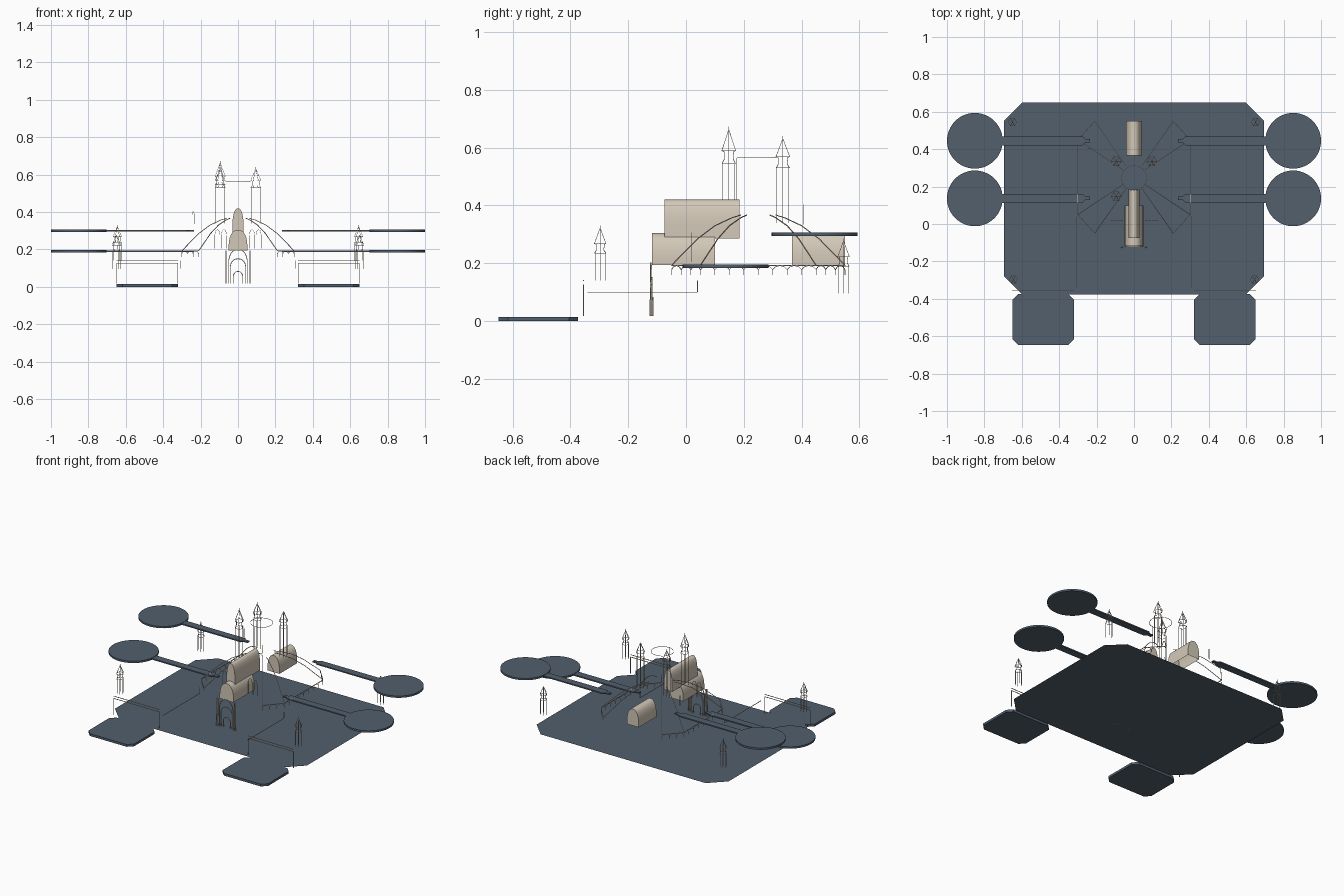
import bpy, bmesh
from math import sin, cos, pi, sqrt
from mathutils import Vector

if "Cube" in bpy.data.objects:
    bpy.data.objects.remove(bpy.data.objects["Cube"])


def material(name, col):
    m = bpy.data.materials.new(name)
    m.diffuse_color = (*col, 1)
    m.use_nodes = True
    m.node_tree.nodes["Principled BSDF"].inputs["Base Color"].default_value = m.diffuse_color
    return m


SLATE = material("slate", (0.085, 0.115, 0.155))
STONE = material("stone", (0.65, 0.58, 0.48))


def finish(bm, name, mat):
    bmesh.ops.recalc_face_normals(bm, faces=bm.faces)
    me = bpy.data.meshes.new(name)
    bm.to_mesh(me)
    bm.free()
    me.materials.append(mat)
    ob = bpy.data.objects.new(name, me)
    bpy.context.collection.objects.link(ob)
    return ob


def slab(name, pts, z0, z1=None, mat=SLATE):
    # flat outline, optionally extruded upward
    bm = bmesh.new()
    f = bm.faces.new([bm.verts.new((x, y, z0)) for x, y in pts])
    if z1 is not None:
        r = bmesh.ops.extrude_face_region(bm, geom=[f])
        vs = [v for v in r["geom"] if isinstance(v, bmesh.types.BMVert)]
        bmesh.ops.translate(bm, vec=(0, 0, z1 - z0), verts=vs)
    return finish(bm, name, mat)


def rods(name, paths, r=0.001, mat=STONE):
    # thin square bars along each polyline
    bm = bmesh.new()
    for path in paths:
        for a, b in zip(path, path[1:]):
            a, b = Vector(a), Vector(b)
            d = (b - a).normalized()
            u = d.cross(Vector((0, 0, 1)) if abs(d.z) < 0.9 else Vector((1, 0, 0))).normalized()
            w = d.cross(u)
            ring = [[bm.verts.new(p + (u * i + w * j) * r)
                     for i, j in ((1, 1), (-1, 1), (-1, -1), (1, -1))] for p in (a, b)]
            for k in range(4):
                n = (k + 1) % 4
                bm.faces.new((ring[0][k], ring[0][n], ring[1][n], ring[1][k]))
            bm.faces.new(ring[0])
            bm.faces.new(ring[1])
    return finish(bm, name, mat)


def circle(cx, cy, r, n):
    return [(cx + r * cos(2 * pi * i / n), cy + r * sin(2 * pi * i / n)) for i in range(n)]


def chamfered(x0, x1, y0, y1, c):
    return [(x0 + c, y0), (x1 - c, y0), (x1, y0 + c), (x1, y1 - c),
            (x1 - c, y1), (x0 + c, y1), (x0, y1 - c), (x0, y0 + c)]


def arch(w, z0, spring, top, n=6):
    # pointed arch outline as (x, z), left foot to right foot
    half = [(-w * cos(i / n * pi / 2) ** 0.85 if i < n else 0.0,
             spring + (top - spring) * sin(i / n * pi / 2)) for i in range(n + 1)]
    return [(-w, z0)] + half + [(-x, z) for x, z in half[-2::-1]] + [(w, z0)]


def vault(name, w, y0, y1, z0, spring, top):
    # solid pointed barrel vault running along y
    bm = bmesh.new()
    prof = arch(w, z0, spring, top)
    a = [bm.verts.new((x, y0, z)) for x, z in prof]
    b = [bm.verts.new((x, y1, z)) for x, z in prof]
    for i in range(len(prof) - 1):
        bm.faces.new((a[i], a[i + 1], b[i + 1], b[i])).smooth = True
    bm.faces.new(a)
    bm.faces.new(b)
    for e in bm.edges:
        if len(e.link_faces) == 2 and e.calc_face_angle(0) > 0.7:
            e.smooth = False
    finish(bm, name, STONE)


# ground plate
slab("ground_plate", chamfered(-0.695, 0.695, -0.378, 0.65, 0.098), 0.017)

# front pads, side platforms and their arms
for s, side in ((-1, "left"), (1, "right")):
    x0, x1 = sorted((s * 0.65, s * 0.32))
    slab(side + "_front_pad", chamfered(x0, x1, -0.648, -0.373, 0.032), 0, 0.015)
    for lvl, y, z in (("lower", 0.137, 0.19), ("upper", 0.445, 0.30)):
        slab(f"{side}_{lvl}_platform", circle(s * 0.851, y, 0.149, 48), z - 0.006, z + 0.006)
        slab(f"{side}_{lvl}_arm", [(s * 0.71, y - 0.024), (s * 0.275, y - 0.024), (s * 0.262, y - 0.01),
             (s * 0.235, y - 0.01), (s * 0.235, y + 0.01), (s * 0.262, y + 0.01),
             (s * 0.275, y + 0.024), (s * 0.71, y + 0.024)], z - 0.004, z + 0.004)
    # hangar door frame and wall trim
    a, b, y = s * 0.65, s * 0.322, -0.355
    rods(side + "_hangar_frame", [
        [(a, y, 0.017), (a, y, 0.125), (b, y, 0.125), (b, y, 0.017)],
        [(a, y, 0.14), (b, y, 0.14)],
        [(s * 0.305, -0.34, 0.1), (s * 0.305, 0.04, 0.1), (s * 0.305, 0.04, 0.14)]], 0.0015)

# vaulted halls
vault("front_hall_roof", 0.05, -0.118, 0.10, 0.195, 0.22, 0.305)
vault("upper_hall_roof", 0.03, -0.075, 0.185, 0.285, 0.33, 0.42)
vault("back_hall_roof", 0.043, 0.367, 0.55, 0.195, 0.22, 0.305)

# eight-sided main roof: eaves, ribs and hanging scallops
CY = 0.25
corners = [(0.21, -0.3), (0.3, -0.2), (0.3, 0.2), (0.21, 0.3),
           (-0.21, 0.3), (-0.3, 0.2), (-0.3, -0.2), (-0.21, -0.3)]
ribs = []
for x, y in corners:
    path = []
    for t, z in ((1, 0.193), (0.88, 0.23), (0.7, 0.285), (0.5, 0.33), (0.3, 0.358), (0.2, 0.367)):
        path.append((x * t, CY + y * t, z))
    ribs.append(path)
rods("roof_ribs", ribs, 0.0015)
scallops, eaves = [], []
for (x0, y0), (x1, y1) in zip(corners, corners[1:] + corners[:1]):
    if abs(y0 + y1) > 0.55:          # front and back stay open for the halls
        continue
    eaves.append([(x0, CY + y0, 0.193), (x1, CY + y1, 0.193)])
    n = max(2, round(sqrt((x1 - x0) ** 2 + (y1 - y0) ** 2) / 0.05))
    for k in range(n):
        p = []
        for u, z in ((0, 0.16), (0, 0.178), (0.2, 0.188), (0.5, 0.192), (0.8, 0.188), (1, 0.178)):
            t = (k + u) / n
            p.append((x0 + (x1 - x0) * t, CY + y0 + (y1 - y0) * t, z))
        scallops.append(p)
rods("roof_eaves", eaves, 0.0015)
rods("eave_scallops", scallops, 0.001)

# front portal: nested arches and side columns
portal = [[(x, y, z) for x, z in arch(w, 0.017, s, t)]
          for w, y, s, t in ((0.05, -0.122, 0.13, 0.2), (0.042, -0.118, 0.1, 0.15), (0.026, -0.115, 0.05, 0.082))]
portal += [[(x, -0.125, 0.017), (x, -0.12, 0.195)] for x in (-0.068, -0.06, 0.06, 0.068)]
rods("front_portal", portal, 0.002)

# pointed windows around the roof front
rods("roof_windows", [[(cx + x, 0.02, z) for x, z in arch(0.014, 0.205, 0.27, 0.305)]
                      for cx in (-0.11, -0.075, 0.075, 0.11)])


def tower(name, x, y, z0, z1, top, r):
    # slender open tower: shafts, crown band and spire
    paths = []
    for px, py in circle(x, y, r, 6):
        paths.append([(px, py, z0), (px, py, z1)])
    for z, k in ((z1, 1.1), (z1 + (top - z1) * 0.35, 1.15)):
        c = circle(x, y, r * k, 6)
        paths.append([(*p, z) for p in c + c[:1]])
    h = top - z1
    for i in range(6):
        path = []
        for k, t in ((1.1, 0), (0.75, 0.12), (0.8, 0.33), (1.15, 0.35), (0.4, 0.72), (0.05, 0.9)):
            path.append((*circle(x, y, r * k, 6)[i], z1 + h * t))
        paths.append(path)
    paths.append([(x, y, top - h * 0.1), (x, y, top)])
    rods(name, paths, 0.0009)


# central towers with a ring between them, then corner towers
tower("main_tower", -0.095, 0.148, 0.34, 0.545, 0.673, 0.024)
tower("back_left_tower", -0.095, 0.335, 0.34, 0.53, 0.64, 0.024)
tower("back_right_tower", 0.095, 0.335, 0.34, 0.53, 0.64, 0.024)
ring = circle(0, CY - 0.005, 0.067, 24)
rods("high_ring", [[(*p, 0.565) for p in ring + ring[:1]], [(0, 0.175, 0.42), (0, 0.175, 0.565)]], 0.001)
for s, side in ((-1, "left"), (1, "right")):
    tower(side + "_front_corner_tower", s * 0.645, -0.297, 0.14, 0.235, 0.33, 0.02)
    tower(side + "_back_corner_tower", s * 0.65, 0.545, 0.095, 0.19, 0.285, 0.02)
rods("small_lantern", [[(-0.24 + x, 0.405, z) for x, z in arch(0.006, 0.335, 0.38, 0.402)]])
